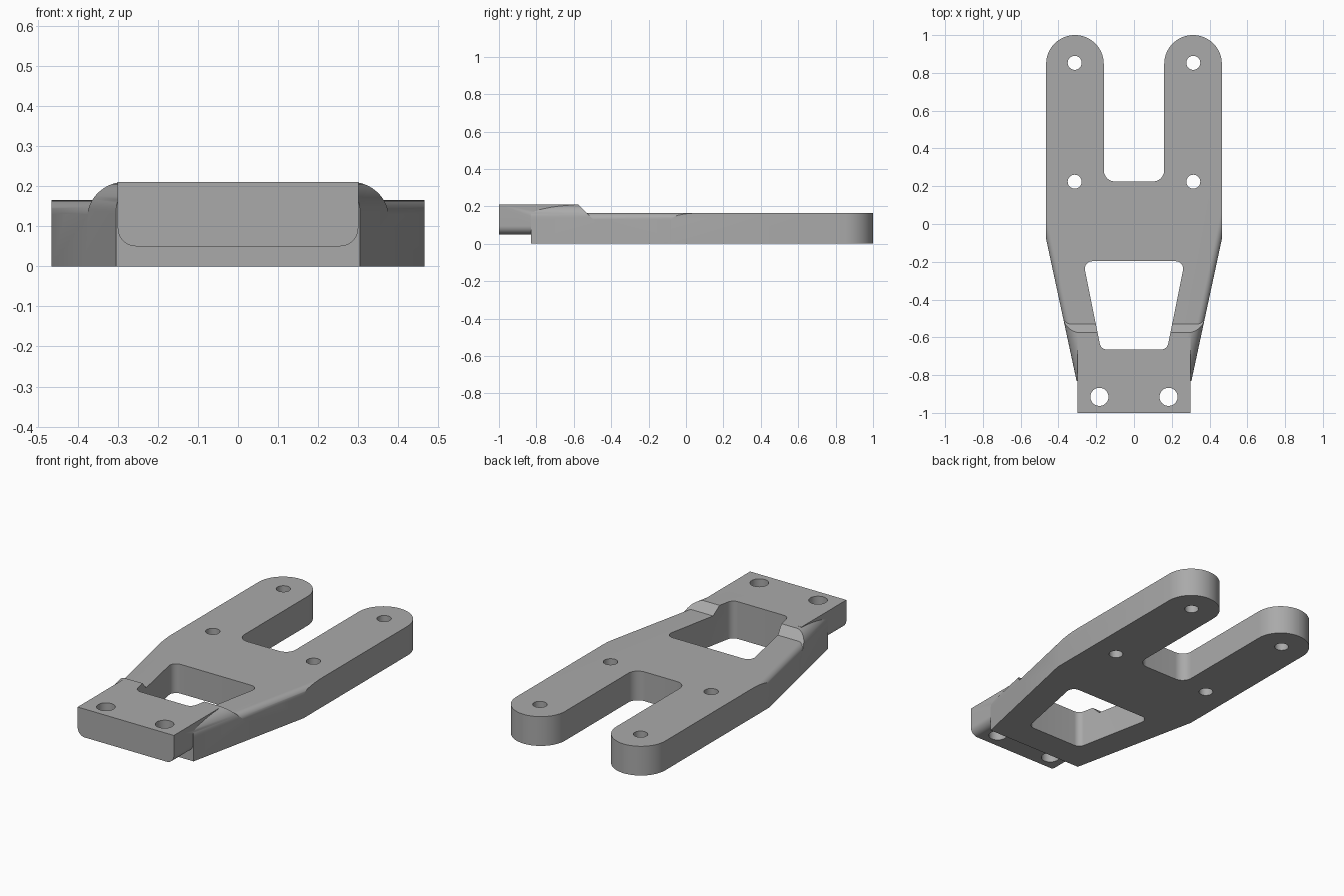
import bpy, bmesh
from math import pi, cos, sin, tan
from mathutils import Matrix, Vector

cube = bpy.data.objects.get("Cube")
if cube:
    bpy.data.objects.remove(cube, do_unlink=True)

grey = bpy.data.materials.new("plain grey")
grey.use_nodes = True
COLOUR = (0.4, 0.4, 0.4, 1)
grey.diffuse_color = COLOUR
grey.node_tree.nodes["Principled BSDF"].inputs["Base Color"].default_value = COLOUR

MIRROR = Matrix.Scale(-1, 4, (1, 0, 0))


def rounded(corners, steps=10):
    """Turn (x, y, radius) corners into an outline with arcs."""
    out = []
    for i, (x, y, r) in enumerate(corners):
        p = Vector((x, y))
        if r == 0:
            out.append(p)
            continue
        a = (Vector(corners[i - 1][:2]) - p).normalized()
        b = (Vector(corners[(i + 1) % len(corners)][:2]) - p).normalized()
        half = a.angle(b) / 2
        centre = p + (a + b).normalized() * r / sin(half)
        start = p + a * r / tan(half) - centre
        end = p + b * r / tan(half) - centre
        turn = start.angle_signed(end)
        for k in range(steps + 1):
            t = -turn * k / steps
            out.append(centre + Matrix.Rotation(t, 2) @ start)
    return out


def prism(name, outline, low, high, matrix=Matrix()):
    """Extrude an outline along local z, then place it."""
    bm = bmesh.new()
    face = bm.faces.new([bm.verts.new((p[0], p[1], low)) for p in outline])
    grown = bmesh.ops.extrude_face_region(bm, geom=[face])["geom"]
    top = [v for v in grown if isinstance(v, bmesh.types.BMVert)]
    bmesh.ops.translate(bm, verts=top, vec=(0, 0, high - low))
    bm.transform(matrix)
    bmesh.ops.recalc_face_normals(bm, faces=bm.faces)
    mesh = bpy.data.meshes.new(name)
    bm.to_mesh(mesh)
    bm.free()
    mesh.materials.append(grey)
    obj = bpy.data.objects.new(name, mesh)
    bpy.context.collection.objects.link(obj)
    return obj


def combine(target, tool, operation):
    mod = target.modifiers.new("join", "BOOLEAN")
    mod.operation, mod.object, mod.solver = operation, tool, "EXACT"
    bpy.context.view_layer.objects.active = target
    bpy.ops.object.modifier_apply(modifier=mod.name)
    bpy.data.objects.remove(tool, do_unlink=True)


def symmetric(half):
    return half + [(-x, y, r) for x, y, r in reversed(half)]


# Outer sides taper along this line towards the front
KINK, NOSE = Vector((0.465, -0.08, 0)), Vector((0.304, -0.83, 0))
along = (KINK - NOSE).normalized()
inward = Vector((-along.y, along.x, 0))
taper = Matrix((inward, (0, 0, 1), along)).transposed().to_4x4()
taper.translation = KINK


def round_tapered_edges(target, radius, top):
    base = top - radius
    arc = [(radius - radius * cos(i * pi / 24), base + radius * sin(i * pi / 24))
           for i in range(13)]
    shape = [(-0.1, base)] + arc + [(radius, top + 0.1), (-0.1, top + 0.1)]
    for m in (taper, MIRROR @ taper):
        combine(target, prism("edge_cutter", shape, -1.0, 0.4, m), "DIFFERENCE")


# Forked plate with two rounded arms
LOW, HIGH = 0.165, 0.21
plate = prism("forked_bracket", rounded(symmetric([
    (NOSE.x, NOSE.y, 0), (KINK.x, KINK.y, 0), (0.465, 1, 0.1524),
    (0.16, 1, 0.1524), (0.16, 0.225, 0.06)]), 16), 0, LOW)
round_tapered_edges(plate, 0.035, LOW)

# Raised front block with a sloping rear step
sideways = Matrix(((0, 0, 1), (1, 0, 0), (0, 1, 0))).to_4x4()
block = prism("raised_block", [(-0.83, 0), (-0.465, 0), (-0.465, 0.1),
                               (-0.575, HIGH), (-0.83, HIGH)], -0.5, 0.5, sideways)
reach = KINK + along * 0.1
combine(block, prism("taper_limit", [(NOSE.x, NOSE.y), (reach.x, reach.y),
                                     (-reach.x, reach.y), (-NOSE.x, NOSE.y)],
                     -0.1, 0.4), "INTERSECT")
round_tapered_edges(block, 0.07, HIGH)
combine(plate, block, "UNION")

# Front tab with rounded lower corners
forward = Matrix(((1, 0, 0), (0, 0, -1), (0, 1, 0))).to_4x4()
tab = prism("front_tab", rounded(symmetric([(0.3, HIGH, 0), (0.3, 0.05, 0.045)])),
            0.6, 1.0, forward)
combine(plate, tab, "UNION")

# Central window
window = prism("window_cutter", rounded(symmetric([(0.175, -0.665, 0.04),
                                                   (0.269, -0.197, 0.04)])), -0.1, 0.4)
combine(plate, window, "DIFFERENCE")

# Bolt holes
for x, y, r in [(0.314, 0.853, 0.037), (0.314, 0.224, 0.037), (0.183, -0.915, 0.048)]:
    for side in (-1, 1):
        ring = [(side * x + r * cos(i * pi / 16), y + r * sin(i * pi / 16))
                for i in range(32)]
        combine(plate, prism("hole_cutter", ring, -0.1, 0.4), "DIFFERENCE")

# Smooth curved walls, keep hard edges
bpy.ops.object.select_all(action="DESELECT")
plate.select_set(True)
bpy.context.view_layer.objects.active = plate
bpy.ops.object.shade_smooth_by_angle(angle=pi / 7)
